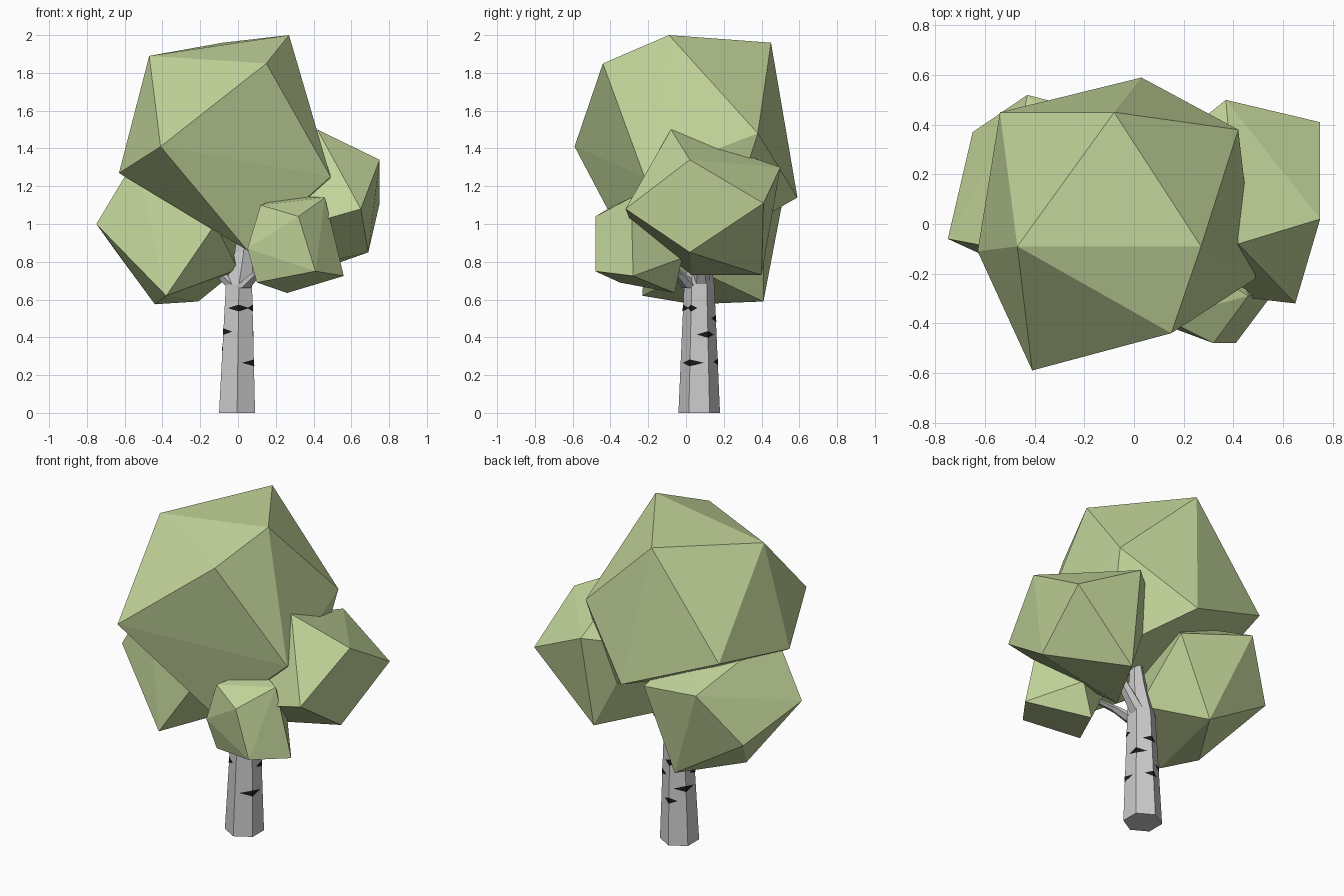
import bpy, bmesh, math
from mathutils import Vector

if "Cube" in bpy.data.objects:
    bpy.data.objects.remove(bpy.data.objects["Cube"])


def material(name, color):
    m = bpy.data.materials.new(name)
    m.diffuse_color = color
    m.use_nodes = True
    m.node_tree.nodes["Principled BSDF"].inputs["Base Color"].default_value = m.diffuse_color
    return m


LEAF = material("leaf_green", (0.54, 0.66, 0.32, 1))
BLACK = material("bark_black", (0.01, 0.01, 0.01, 1))


def finish(name, bm, mat=None):
    bmesh.ops.recalc_face_normals(bm, faces=bm.faces)
    me = bpy.data.meshes.new(name)
    bm.to_mesh(me)
    bm.free()
    ob = bpy.data.objects.new(name, me)
    bpy.context.collection.objects.link(ob)
    if mat:
        me.materials.append(mat)
    return ob


def clump(name, pts):
    """Faceted leaf clump: convex hull of about a dozen corners."""
    bm = bmesh.new()
    for p in pts:
        bm.verts.new(p)
    res = bmesh.ops.convex_hull(bm, input=bm.verts)
    loose = [v for v in bm.verts if not v.link_faces]
    bmesh.ops.delete(bm, geom=loose, context='VERTS')
    return finish(name, bm, LEAF)


def tube(name, stations, sides):
    """Tapered limb through (centre, radius) stations, horizontal rings."""
    bm = bmesh.new()
    rings = []
    for (x, y, z), r in stations:
        rings.append([bm.verts.new((x + r * math.cos(math.radians(-90 + 360 * i / sides)),
                                    y + r * math.sin(math.radians(-90 + 360 * i / sides)), z))
                      for i in range(sides)])
    for a, b in zip(rings, rings[1:]):
        for i in range(sides):
            j = (i + 1) % sides
            bm.faces.new((a[i], a[j], b[j], b[i]))
    bm.faces.new(rings[0])
    bm.faces.new(rings[-1])
    return finish(name, bm)


# Leaf clumps
clump("crown_leaves", [
    (-.47, -.09, 1.89), (.27, -.09, 2.0), (.15, -.44, 1.85), (-.41, -.59, 1.41),
    (-.63, -.11, 1.27), (-.08, .45, 1.96), (.42, .38, 1.48), (-.54, .45, 1.365),
    (.03, .59, 1.14), (.49, -.22, 1.25), (.05, -.30, .86), (.35, .20, .92)])
clump("right_leaves", [
    (.42, -.08, 1.50), (.75, .02, 1.34), (.75, .41, 1.11), (.65, -.32, 1.08),
    (.37, .50, 1.30), (.69, .02, .85), (.35, .40, .73), (.15, .03, .73),
    (.30, -.28, .98), (.12, .30, 1.25), (.12, -.05, 1.25)])
clump("left_leaves", [
    (-.75, -.06, 1.0), (-.65, .37, .86), (-.43, .52, 1.165), (-.21, .41, .59),
    (-.44, .04, .575), (-.38, -.23, .62), (-.12, -.22, 1.0), (-.54, -.10, 1.35),
    (0, .05, .76), (0, .41, 1.07), (-.15, .15, 1.3)])
clump("front_leaves", [
    (.32, -.48, 1.04), (.41, -.48, .75), (.46, -.29, 1.14), (.56, -.28, .725),
    (.10, -.35, .69), (.26, -.06, .635), (.05, -.38, .87), (.12, -.38, 1.1),
    (.25, -.15, 1.15), (.35, -.02, .82), (.10, -.12, .9)])

# Six-sided trunk and the branches that enter the clumps
BASE, TOP, FORK = Vector((-.005, .07, 0)), Vector((.005, .07, .68)), .68
R0, R1 = .11, .08
tube("trunk", [(BASE, R0), (TOP, R1), ((.03, .07, .85), .055), ((.04, .06, 1.1), .02)], 6)
tube("left_branch", [((-.01, .06, .66), .05), ((-.10, .05, .74), .035),
                     ((-.22, .05, .84), .02)], 6)
tube("front_branch", [((.02, .03, .66), .05), ((.09, -.03, .73), .035),
                      ((.20, -.14, .82), .02)], 6)
tube("right_branch", [((.03, .08, .68), .05), ((.25, .09, .95), .02)], 6)


# Dark bark marks: flat diamonds folded round a trunk corner
def bark_point(angle, z):
    t = z / FORK
    r = (R0 + (R1 - R0) * t) * 1.02
    a = math.radians(angle)
    return BASE.lerp(TOP, t) + Vector((r * math.cos(a), r * math.sin(a), 0))


bm = bmesh.new()
for angle, z, reach in [(-90, .555, .75), (-150, .43, .6), (-30, .265, .75),
                        (30, .415, .65), (-30, .555, .4), (150, .345, .75),
                        (90, .50, .6), (90, .27, .5)]:
    h = .018
    up, dn = bark_point(angle, z + h), bark_point(angle, z - h)
    for side in (-60, 60):
        tip = bark_point(angle, z).lerp(bark_point(angle + side, z), reach)
        vs = [bm.verts.new(p) for p in (up, dn, tip)]
        bm.faces.new(vs if side > 0 else vs[::-1])
bmesh.ops.remove_doubles(bm, verts=bm.verts, dist=1e-4)
finish("bark_marks", bm, BLACK)
